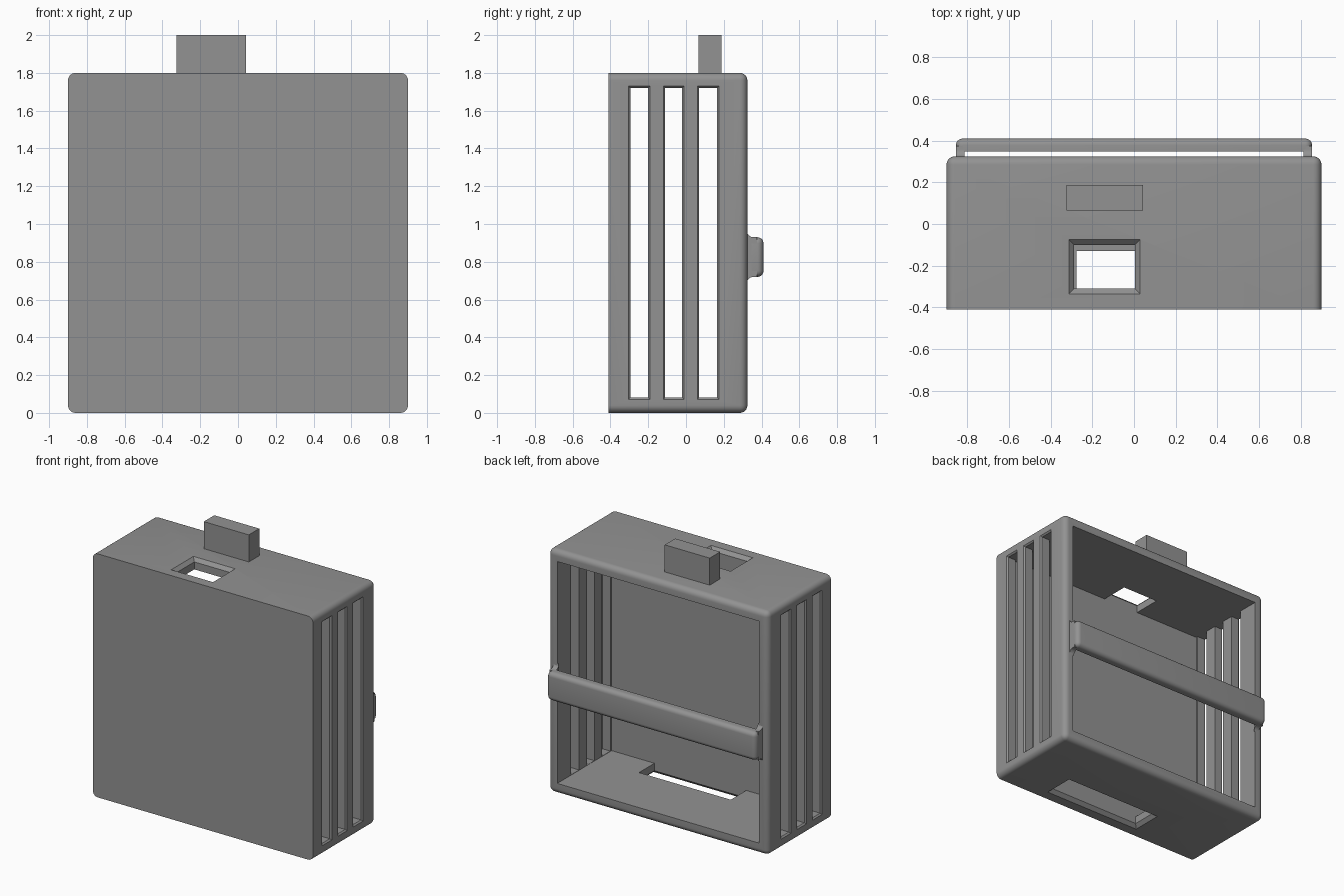
import bpy, bmesh, math
from mathutils import Vector

if "Cube" in bpy.data.objects:
    bpy.data.objects.remove(bpy.data.objects["Cube"])

grey = bpy.data.materials.new("plain grey")
grey.diffuse_color = (0.29, 0.29, 0.29, 1)
grey.use_nodes = True
grey.node_tree.nodes["Principled BSDF"].inputs["Base Color"].default_value = grey.diffuse_color


def make(name, bm, helper=False):
    bmesh.ops.recalc_face_normals(bm, faces=bm.faces)
    me = bpy.data.meshes.new(name)
    bm.to_mesh(me)
    bm.free()
    ob = bpy.data.objects.new(name, me)
    bpy.context.collection.objects.link(ob)
    me.materials.append(grey)
    ob.hide_render = helper
    return ob


def box(lo, hi):
    bm = bmesh.new()
    lo, hi = Vector(lo), Vector(hi)
    bmesh.ops.create_cube(bm, size=1)
    for v in bm.verts:
        v.co = Vector([(lo[i] + hi[i]) / 2 + v.co[i] * (hi[i] - lo[i]) for i in range(3)])
    return bm


def round_edges(bm, radius, keep_y):
    """Round every edge except those lying in the plane y = keep_y."""
    edges = [e for e in bm.edges if not all(abs(v.co.y - keep_y) < 1e-4 for v in e.verts)]
    bmesh.ops.bevel(bm, geom=edges, offset=radius, segments=6, profile=0.5, affect='EDGES')
    return bm


def flared_port(name, rect, axis, rings):
    """Rectangular cutter; rings are (depth along axis, outward growth)."""
    a0, a1, b0, b1 = rect
    bm = bmesh.new()
    loops = []
    for d, g in rings:
        pts = [(a0 - g, b0 - g), (a1 + g, b0 - g), (a1 + g, b1 + g), (a0 - g, b1 + g)]
        loops.append([bm.verts.new((d, a, b) if axis == 'x' else (a, b, d)) for a, b in pts])
    for l, m in zip(loops, loops[1:]):
        for i in range(4):
            bm.faces.new((l[i], l[(i + 1) % 4], m[(i + 1) % 4], m[i]))
    bm.faces.new(loops[0])
    bm.faces.new(loops[-1])
    return make(name, bm, True)


def round_cutter(name, x, z, radius, y0, y1):
    bm = bmesh.new()
    bmesh.ops.create_cone(bm, cap_ends=True, segments=48, radius1=radius, radius2=radius, depth=y1 - y0)
    for v in bm.verts:
        v.co = Vector((x + v.co.x, (y0 + y1) / 2 + v.co.z, z + v.co.y))
    return make(name, bm, True)


def finish(ob, cutters=()):
    bpy.context.view_layer.objects.active = ob
    for c in cutters:
        m = ob.modifiers.new(c.name, 'BOOLEAN')
        m.object, m.operation, m.solver = c, 'DIFFERENCE', 'EXACT'
        bpy.ops.object.modifier_apply(modifier=m.name)
    for c in cutters:
        bpy.data.objects.remove(c)
    bpy.ops.object.select_all(action='DESELECT')
    ob.select_set(True)
    bpy.ops.object.shade_smooth_by_angle(angle=math.radians(30))


# Housing: rounded shell, open at the back
housing = make("housing", round_edges(box((-0.9, -0.41, 0), (0.9, 0.325, 1.8)), 0.04, -0.41))
cuts = [make("cavity", box((-0.825, -0.31, 0.08), (0.825, 0.5, 1.72)), True)]

# Ventilation slots in both side walls
for s in (-1, 1):
    for y0, y1 in ((-0.295, -0.2), (-0.11, -0.02), (0.07, 0.165)):
        cuts.append(flared_port("slot", (y0, y1, 0.082, 1.72), 'x',
                                [(s * 0.7, 0), (s * 0.89, 0), (s * 0.92, 0.03)]))

# Cable openings in top and bottom
cuts.append(flared_port("top_opening", (-0.287, 0.005, -0.31, -0.1), 'z',
                        [(1.65, 0), (1.775, 0), (1.82, 0.045)]))
cuts.append(flared_port("bottom_opening", (-0.275, 0.475, -0.31, -0.13), 'z',
                        [(0.15, 0), (0.025, 0), (-0.02, 0.045)]))

# Mounting holes through the front plate
for x in (-0.645, 0.6):
    for z in (0.3, 1.545):
        cuts.append(round_cutter("mount_hole", x, z, 0.066, -0.5, -0.2))
finish(housing, cuts)

# Lug on the top with two holes
lug = make("top_lug", box((-0.325, 0.065, 1.79), (0.043, 0.187, 2.0)))
finish(lug, [round_cutter("lug_hole", x, 1.88, 0.042, 0, 0.3) for x in (-0.243, -0.039)])

# Retaining bar across the open back
bar = make("rear_bar", round_edges(box((-0.855, 0.348, 0.72), (0.855, 0.41, 0.93)), 0.032, 0.348))
finish(bar)

# Bar feet with concave flares where they meet the housing
for s, side in ((-1, "left"), (1, "right")):
    r, y0, zc = 0.035, 0.322, 0.825
    arc = [(y0 + r - r * math.cos(t), 0.105 + r - r * math.sin(t))
           for t in (math.pi / 2 * i / 6 for i in range(7))]
    half = arc + [(0.375, 0.105)]
    profile = [(y, zc + h) for y, h in half] + [(y, zc - h) for y, h in reversed(half)]
    bm = bmesh.new()
    face = bm.faces.new([bm.verts.new((s * 0.815, y, z)) for y, z in profile])
    out = bmesh.ops.extrude_face_region(bm, geom=[face])
    bmesh.ops.translate(bm, vec=(s * 0.04, 0, 0),
                        verts=[g for g in out["geom"] if isinstance(g, bmesh.types.BMVert)])
    finish(make(side + "_bar_foot", bm))
